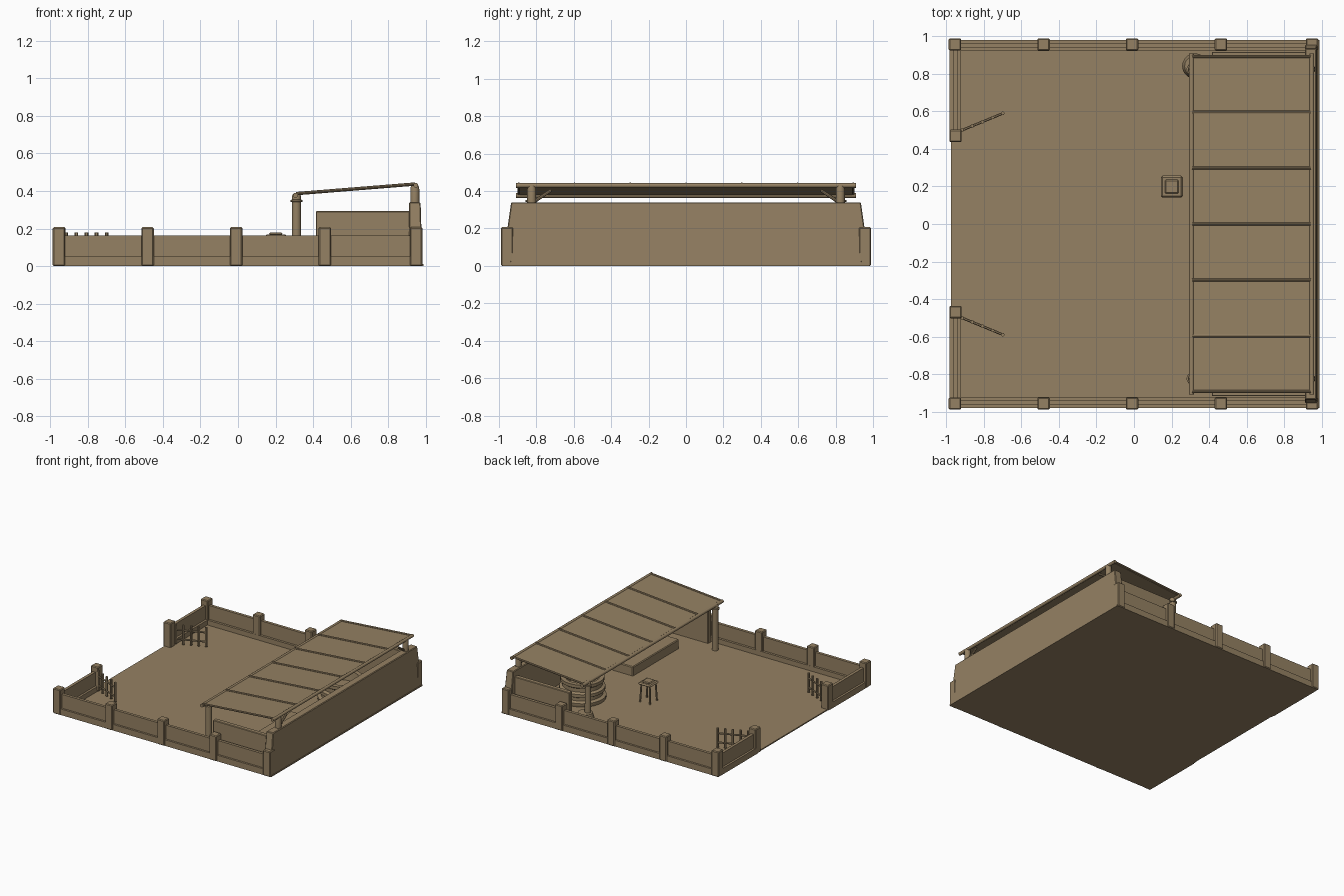
import bpy
import math
from mathutils import Vector

cube = bpy.data.objects.get("Cube")
if cube:
    bpy.data.objects.remove(cube, do_unlink=True)

mat = bpy.data.materials.new("tan_brown")
mat.use_nodes = True
TAN = (0.30, 0.22, 0.125, 1)
mat.diffuse_color = TAN
mat.node_tree.nodes["Principled BSDF"].inputs["Base Color"].default_value = TAN


def make(name, verts, faces):
    mesh = bpy.data.meshes.new(name)
    mesh.from_pydata(verts, [], faces)
    mesh.materials.append(mat)
    ob = bpy.data.objects.new(name, mesh)
    bpy.context.collection.objects.link(ob)
    return ob


def bevel(ob, width):
    mod = ob.modifiers.new("bevel", "BEVEL")
    mod.width = width
    mod.segments = 1
    return ob


def box(name, x0, x1, y0, y1, z0, z1):
    x0, x1 = sorted((x0, x1))
    y0, y1 = sorted((y0, y1))
    ring = [(x0, y0), (x1, y0), (x1, y1), (x0, y1)]
    verts = [(x, y, z) for z in (z0, z1) for x, y in ring]
    sides = [(i, (i + 1) % 4, (i + 1) % 4 + 4, i + 4) for i in range(4)]
    return make(name, verts, [(3, 2, 1, 0), (4, 5, 6, 7)] + sides)


def lathe(name, x, y, profile, sides=24):
    """Closed round solid from (radius, height) points."""
    verts, faces = [], []
    for r, z in profile:
        for i in range(sides):
            a = math.tau * i / sides
            verts.append((x + r * math.cos(a), y + r * math.sin(a), z))
    for k in range(len(profile) - 1):
        for i in range(sides):
            j = (i + 1) % sides
            b = k * sides
            faces.append((b + i, b + j, b + sides + j, b + sides + i))
    faces.append(tuple(reversed(range(sides))))
    faces.append(tuple(range(len(verts) - sides, len(verts))))
    ob = make(name, verts, faces)
    smooth(ob)
    return ob


def smooth(ob):
    bpy.ops.object.select_all(action="DESELECT")
    ob.select_set(True)
    bpy.context.view_layer.objects.active = ob
    bpy.ops.object.shade_smooth_by_angle(angle=math.radians(40))


def rod(name, a, b, r, sides=10):
    a, b = Vector(a), Vector(b)
    ob = lathe(name, 0, 0, [(r, 0), (r, (b - a).length)], sides)
    ob.location = a
    ob.rotation_euler = (b - a).to_track_quat("Z", "Y").to_euler()
    return ob


def fence_post(x, y):
    bevel(box("fence_post", x - .033, x + .033, y - .033, y + .033, 0, .207), .006)


# Yard floor
box("floor", -.975, .988, -.98, .98, 0, .01)

for s in (-1, 1):
    # Long side fences: plinth, thin wall, posts
    box("side_fence_plinth", -.96, .95, s * .923, s * .982, 0, .05)
    box("side_fence_wall", -.96, .95, s * .942, s * .966, .05, .163)
    for x in (-.955, -.482, -.01, .463, .95):
        fence_post(x, s * .957)

    # Short fences beside the gate
    box("gate_fence_plinth", -.983, -.924, s * .47, s * .95, 0, .05)
    box("gate_fence_wall", -.966, -.942, s * .47, s * .95, .05, .163)
    fence_post(-.952, s * .47)

    # Open picket gate, swung inward
    hinge, tip = Vector((-.93, s * .495, 0)), Vector((-.70, s * .59, 0))
    for z in (.06, .135):
        up = Vector((0, 0, z))
        rod("gate_rail", hinge + up, tip + up, .007, 6)
    for i in range(5):
        p = hinge.lerp(tip, .06 + .235 * i)
        rod("gate_picket", p + Vector((0, 0, .02)), p + Vector((0, 0, .178)), .010, 6)

    # Shelter end wall
    bevel(box("shelter_end_wall", .415, .915, s * .88, s * .918, 0, .292), .004)

    # Front roof post with collar
    lathe("front_roof_post", .312, s * .825,
          [(.025, 0), (.024, .34), (.032, .343), (.032, .352),
           (.023, .354), (.023, .375), (.018, .385)], 16)
    # Back roof post and its brace
    lathe("back_roof_post", .943, s * .825,
          [(.024, .33), (.024, .41), (.02, .43)], 16)
    rod("roof_brace", (.943, s * .81, .345), (.943, s * .72, .405), .009, 8)

# Tall back wall, flaring slightly toward its base
outline = [(-.94, 0), (.94, 0), (.955, .2), (.935, .34), (-.935, .34), (-.955, .2)]
n = len(outline)
verts = [(.912, y, z) for y, z in outline]
verts += [(.984 - .03 * z, y, z) for y, z in outline]
bevel(make("back_wall", verts,
           [tuple(reversed(range(n))), tuple(range(n, 2 * n))]
           + [(i, (i + 1) % n, (i + 1) % n + n, i + n) for i in range(n)]), .005)

# Sloping roof sheet
XF, XB, ZF, ZB = .31, .945, .385, .436
rows = [(XF, ZF), (XB, ZB), (XB, ZB - .008), (XF, ZF - .008)]
verts = [(x, y, z) for y in (-.89, .89) for x, z in rows]
make("roof_sheet", verts, [(0, 1, 2, 3), (7, 6, 5, 4)]
     + [(i, i + 4, (i + 1) % 4 + 4, (i + 1) % 4) for i in range(4)])

# Roof poles and cross battens
rod("front_roof_pole", (.307, -.91, .377), (.307, .91, .377), .014)
rod("back_roof_pole", (.948, -.91, .43), (.948, .91, .43), .013)
for i in range(-3, 4):
    rod("roof_batten", (XF, i * .298, ZF + .002), (XB, i * .298, ZB + .002), .008, 8)

# Stool
bevel(box("stool_seat", .143, .26, .14, .258, .15, .168), .012)
bevel(box("stool_pad", .165, .238, .162, .236, .166, .178), .006)
for sx in (-1, 1):
    for sy in (-1, 1):
        rod("stool_leg", (.2 + sx * .045, .2 + sy * .045, .005),
            (.2 + sx * .038, .2 + sy * .038, .155), .007, 8)

# Low bench slab
bevel(box("bench", .545, .73, -.69, -.09, 0, .085), .006)

# Round ringed basin
lathe("round_basin", .64, .43,
      [(.17, 0), (.18, .02), (.18, .04), (.155, .05), (.155, .075),
       (.172, .085), (.172, .11), (.15, .12), (.15, .15), (.165, .16),
       (.165, .185), (.13, .185), (.12, .11)], 32)

# Small pot at the roof post
lathe("corner_pot", .325, .842,
      [(.05, 0), (.068, .05), (.068, .09), (.055, .13), (.04, .13)], 20)
